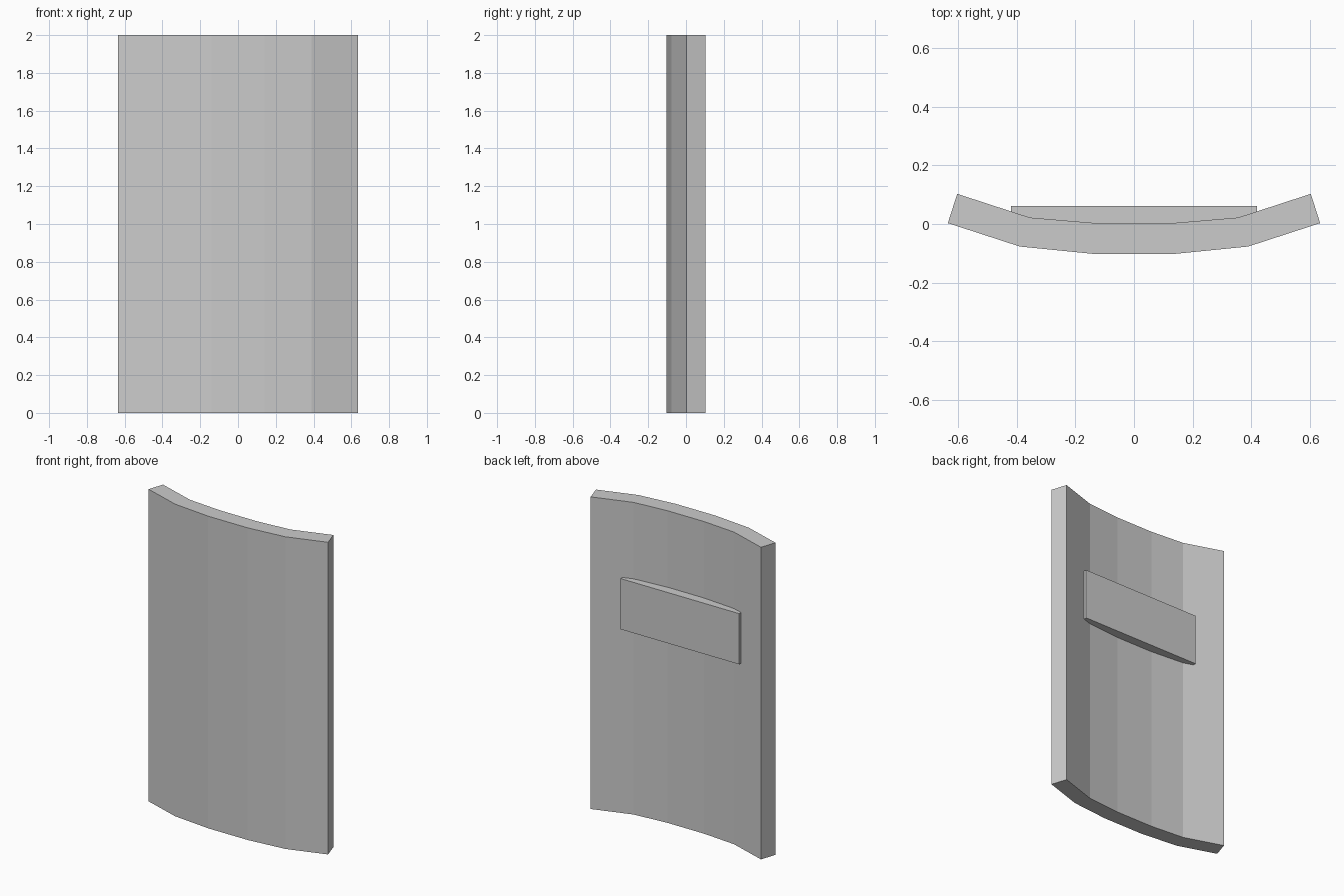
import bpy
import bmesh

HEIGHT = 2.0

cube = bpy.data.objects.get("Cube")
if cube:
    bpy.data.objects.remove(cube, do_unlink=True)


def make_material(name, colour):
    mat = bpy.data.materials.new(name)
    mat.use_nodes = True
    mat.diffuse_color = colour
    mat.node_tree.nodes["Principled BSDF"].inputs["Base Color"].default_value = colour
    return mat


def extrude_outline(name, outline, z0, z1, mat):
    """Raise a closed plan outline from z0 to z1 as a flat shaded solid."""
    bm = bmesh.new()
    base = bm.faces.new([bm.verts.new((x, y, z0)) for x, y in outline])
    raised = bmesh.ops.extrude_face_region(bm, geom=[base], use_keep_orig=True)["geom"]
    top = [v for v in raised if isinstance(v, bmesh.types.BMVert)]
    bmesh.ops.translate(bm, verts=top, vec=(0, 0, z1 - z0))
    bmesh.ops.recalc_face_normals(bm, faces=bm.faces)
    mesh = bpy.data.meshes.new(name)
    bm.to_mesh(mesh)
    bm.free()
    mesh.materials.append(mat)
    obj = bpy.data.objects.new(name, mesh)
    bpy.context.collection.objects.link(obj)
    return obj


def mirrored(half):
    """Complete a half line, listed from the edge to the middle, across x."""
    return half + [(-x, y) for x, y in reversed(half)]


grey = make_material("light grey", (0.6, 0.6, 0.6, 1))

# Curved shield plate: front line, then back line in reverse
front = mirrored([(0.636, 0.003), (0.39, -0.077), (0.14, -0.102)])
back = mirrored([(0.604, 0.103), (0.356, 0.022), (0.13, 0.003)])
extrude_outline("shield_plate", front + back[::-1], 0, HEIGHT, grey)

# Straight grip bar set into the back of the plate
grip = [(0.42, -0.01), (0.42, 0.062), (-0.42, 0.062), (-0.42, -0.01)]
extrude_outline("grip_bar", grip, 1.185, 1.51, grey)
